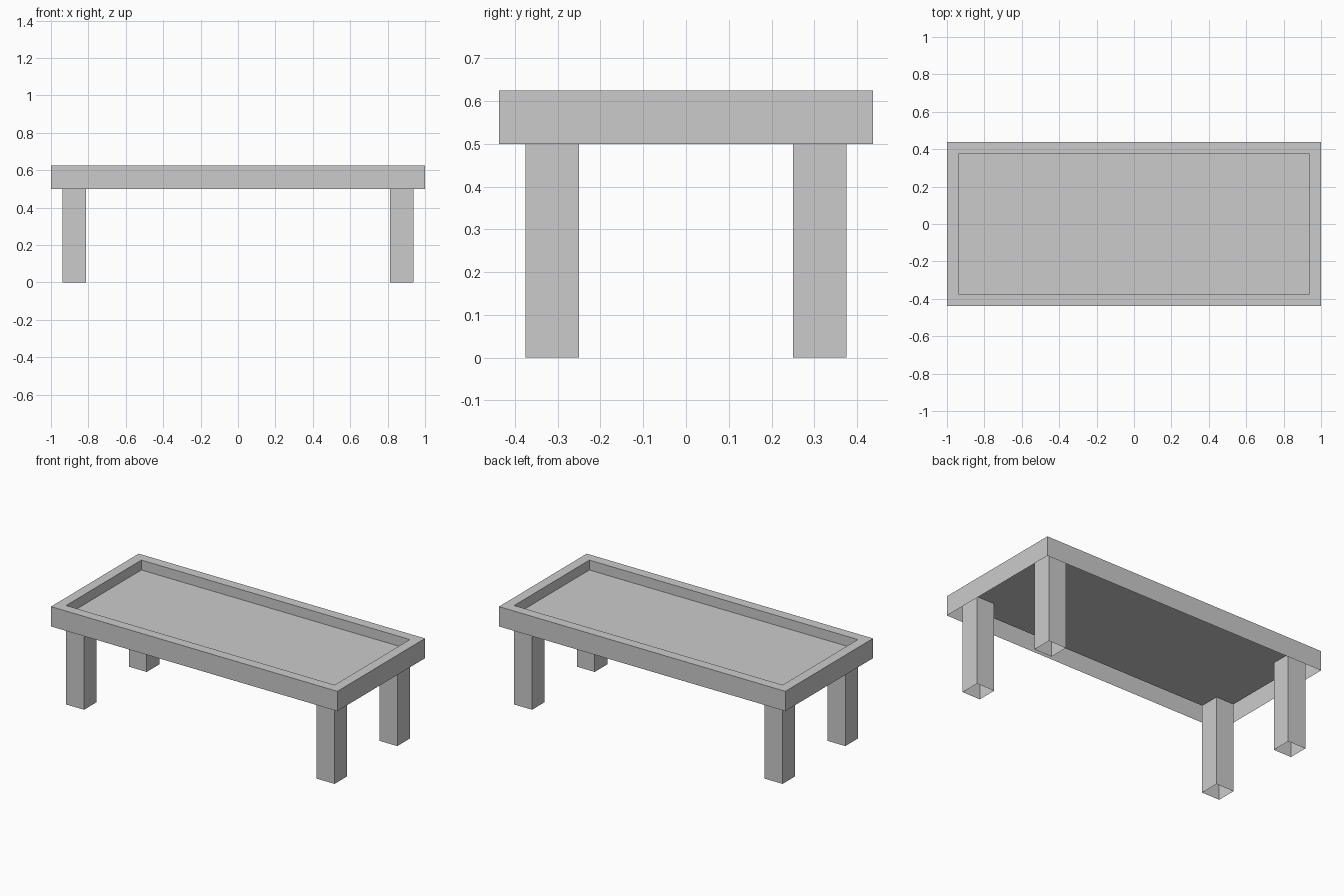
import bpy
import bmesh

if "Cube" in bpy.data.objects:
    bpy.data.objects.remove(bpy.data.objects["Cube"])


def loft(name, rings, close_end=False):
    """Skin a stack of rectangles (half_x, half_y, z); optionally cap the last one."""
    bm = bmesh.new()
    loops = [[bm.verts.new((sx * hx, sy * hy, z))
              for sx, sy in ((-1, -1), (1, -1), (1, 1), (-1, 1))]
             for hx, hy, z in rings]
    for a, b in zip(loops, loops[1:]):
        for i in range(4):
            j = (i + 1) % 4
            bm.faces.new((a[i], a[j], b[j], b[i]))
    if close_end:
        bm.faces.new(loops[-1])
    mesh = bpy.data.meshes.new(name)
    bm.to_mesh(mesh)
    bm.free()
    obj = bpy.data.objects.new(name, mesh)
    bpy.context.collection.objects.link(obj)
    return obj


LENGTH, DEPTH, RIM = 1.0, 0.4375, 0.0625   # half sizes and rim width
APRON_Z, FLOOR_Z, TOP_Z = 0.5, 0.5625, 0.625
LEG = 0.0625                               # half leg width

# Table top: thin shell with apron, flat rim and sunken panel, open underneath
loft("table_top", [
    (LENGTH, DEPTH, APRON_Z),
    (LENGTH, DEPTH, TOP_Z),
    (LENGTH - RIM, DEPTH - RIM, TOP_Z),
    (LENGTH - RIM, DEPTH - RIM, FLOOR_Z),
], close_end=True)

# Legs: open square tubes running up to the sunken panel
for side_y, sy in (("front", -1), ("back", 1)):
    for side_x, sx in (("left", -1), ("right", 1)):
        leg = loft(f"{side_y}_{side_x}_leg", [(LEG, LEG, 0), (LEG, LEG, FLOOR_Z)])
        leg.location = (sx * (LENGTH - RIM - LEG), sy * (DEPTH - RIM - LEG), 0)
